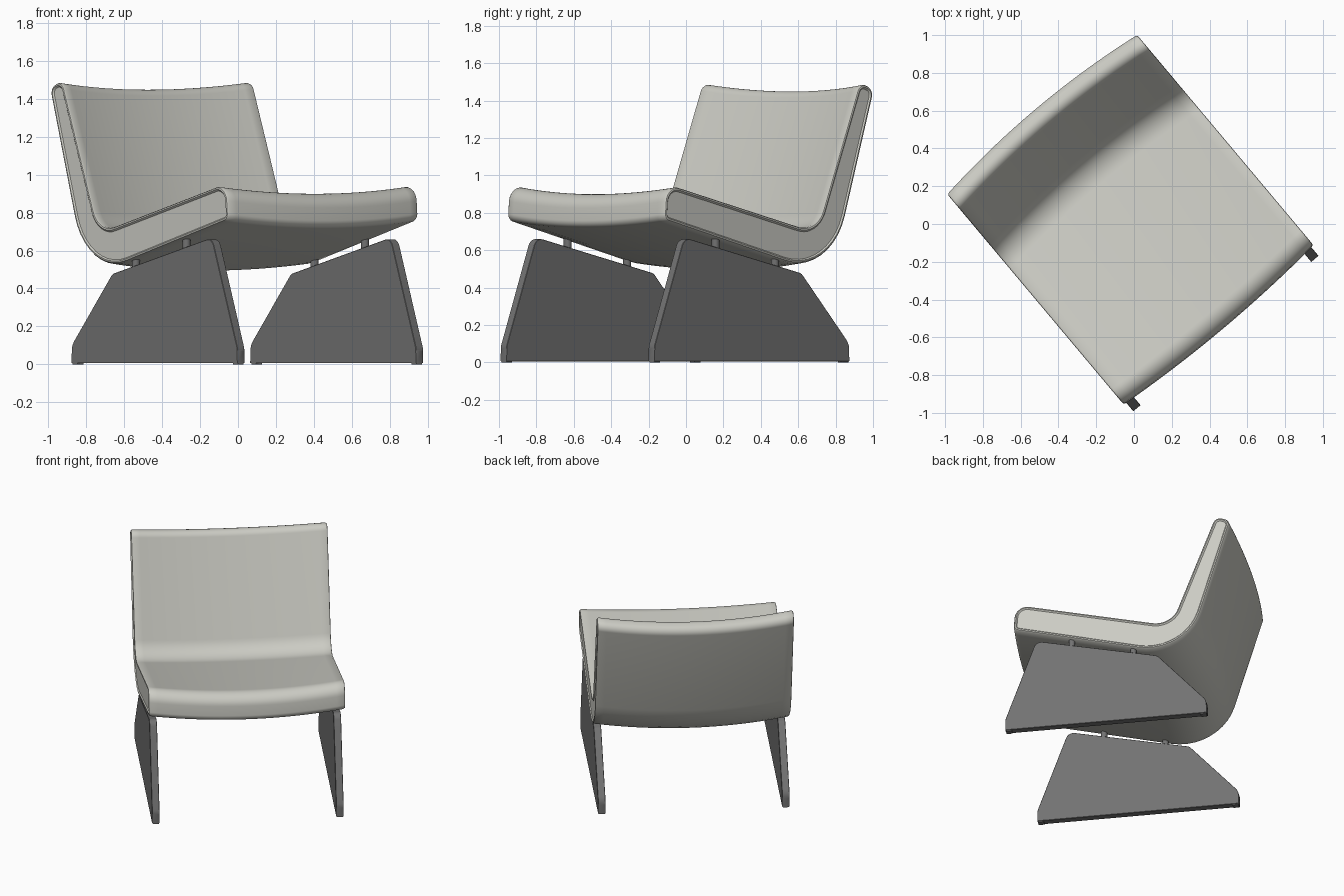
import bpy, bmesh, math
from mathutils import Vector

if "Cube" in bpy.data.objects:
    bpy.data.objects.remove(bpy.data.objects["Cube"])

TURN = math.radians(40)      # the chair stands turned about z


def material(name, rgb):
    m = bpy.data.materials.new(name)
    m.diffuse_color = (*rgb, 1)
    m.use_nodes = True
    m.node_tree.nodes["Principled BSDF"].inputs["Base Color"].default_value = m.diffuse_color
    return m


FABRIC = material("warm grey fabric", (0.60, 0.60, 0.55))
DARK = material("dark grey panel", (0.17, 0.17, 0.17))


def rounded(corners, steps=10):
    """Fillet a polygon given as (forward, height, radius)."""
    out, n = [], len(corners)
    for i, (f, z, r) in enumerate(corners):
        p = Vector((f, z))
        a = (Vector(corners[i - 1][:2]) - p).normalized()
        b = (Vector(corners[(i + 1) % n][:2]) - p).normalized()
        if r == 0:
            out.append(p)
            continue
        half = a.angle(b) / 2
        c = p + (a + b).normalized() * (r / math.sin(half))
        s = p + a * (r / math.tan(half)) - c
        e = p + b * (r / math.tan(half)) - c
        sweep = s.angle(e)
        for k in range(steps + 1):
            t = k / steps
            out.append(c + (s * math.sin((1 - t) * sweep) + e * math.sin(t * sweep)) / math.sin(sweep))
    return out


def inset(pts, d):
    """Shrink a clockwise (front, bottom, back, top) profile by d."""
    if d == 0:
        return pts
    out, n = [], len(pts)
    for i, p in enumerate(pts):
        t = (pts[(i + 1) % n] - pts[i - 1]).normalized()
        out.append(p + Vector((t.y, -t.x)) * -d if area(pts) > 0 else p + Vector((t.y, -t.x)) * d)
    return out


def area(pts):
    return sum(pts[i - 1].x * p.y - p.x * pts[i - 1].y for i, p in enumerate(pts))


def loft(name, pts, rings, mat, warp=None):
    """Skin rings (side position, inset) of a profile and cap both ends."""
    bm = bmesh.new()
    loops = []
    for u, d in rings:
        loop = []
        for p in inset(pts, d):
            f, z = warp(u, p.x, p.y) if warp else (p.x, p.y)
            loop.append(bm.verts.new((u, -f, z)))
        loops.append(loop)
    n = len(pts)
    for a, b in zip(loops, loops[1:]):
        for i in range(n):
            bm.faces.new((a[i - 1], a[i], b[i], b[i - 1]))
    bm.faces.new(loops[0])
    bm.faces.new(loops[-1])
    bmesh.ops.recalc_face_normals(bm, faces=bm.faces)
    return finish(name, bm, mat)


def finish(name, bm, mat):
    me = bpy.data.meshes.new(name)
    bm.to_mesh(me)
    bm.free()
    ob = bpy.data.objects.new(name, me)
    bpy.context.collection.objects.link(ob)
    me.materials.append(mat)
    ob.rotation_euler.z = TURN
    bpy.ops.object.select_all(action='DESELECT')
    ob.select_set(True)
    bpy.context.view_layer.objects.active = ob
    bpy.ops.object.shade_smooth_by_angle(angle=math.radians(35))
    return ob


# Upholstered shell: one bent profile, dished across its width
HALF = 0.656
shell = rounded([(0.685, 0.957, 0.08), (0.70, 0.763, 0.04), (-0.467, 0.455, 0.35),
                 (-0.767, 1.46, 0.05), (-0.664, 1.50, 0.05), (-0.362, 0.695, 0.14)])


def dish(u, f, z):
    s = max(0, 1 - (u / HALF) ** 2)
    t = min(1, max(0, (f + 0.35) / 1.04))
    return f + s * (-0.045 + 0.075 * t), z - s * 0.037


edge = [(HALF - 0.008, 0.022), (HALF, 0.014), (HALF - 0.002, 0.006), (HALF - 0.012, 0)]
N = 28
span = HALF - 0.012
rings = [(-u, d) for u, d in edge]
rings += [(-span + 2 * span * k / N, 0) for k in range(1, N)]
rings += edge[::-1]
loft("seat_shell", shell, rings, FABRIC, dish)

# Plank legs with feet and mounting pins, one set per side
plank = rounded([(0.757, 0.006, 0), (0.757, 0.085, 0.08), (0.548, 0.668, 0.05),
                 (-0.27, 0.476, 0.05), (-0.603, 0.10, 0.08), (-0.603, 0.006, 0)], 6)
for side, sx in (("left", -1), ("right", 1)):
    c = sx * 0.615
    loft(side + "_leg", plank, [(c - 0.025, 0.002), (c - 0.023, 0), (c + 0.023, 0), (c + 0.025, 0.002)], DARK)
    for end, f0 in (("front", 0.735), ("back", -0.58)):
        foot = [Vector((f0 + a, z)) for a, z in ((0.02, 0), (0.02, 0.01), (-0.02, 0.01), (-0.02, 0))]
        loft(f"{side}_{end}_foot", foot, [(c - 0.02, 0), (c + 0.02, 0)], DARK)
    for end, f0, z0 in (("front", 0.31, 0.635), ("back", -0.105, 0.535)):
        bm = bmesh.new()
        bmesh.ops.create_cone(bm, cap_ends=True, segments=20, radius1=0.021, radius2=0.021, depth=0.14)
        bmesh.ops.translate(bm, verts=bm.verts, vec=(c, -f0, z0))
        finish(f"{side}_{end}_pin", bm, DARK)
